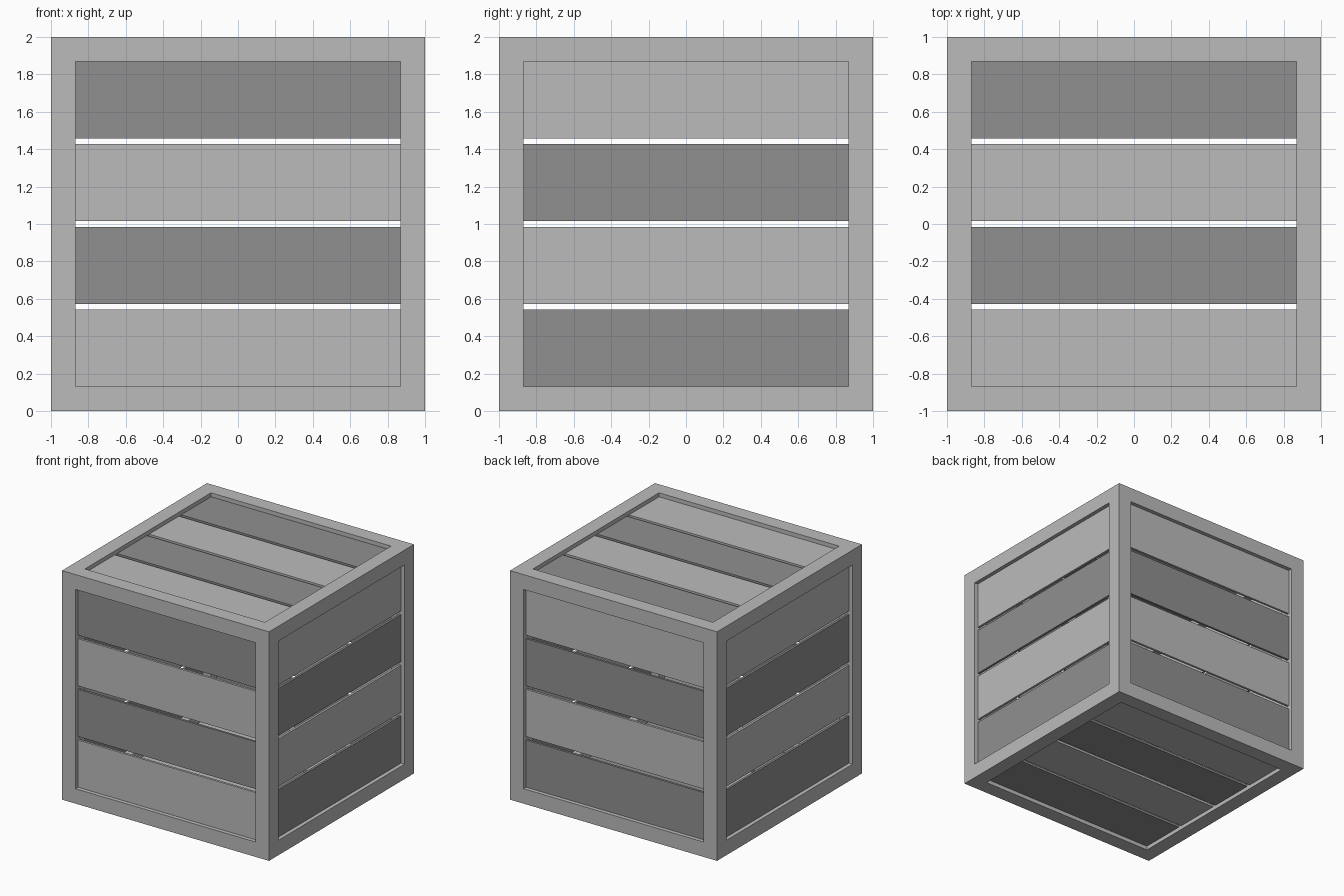
import bpy
from mathutils import Matrix, Vector
from math import radians

if "Cube" in bpy.data.objects:
    bpy.data.objects.remove(bpy.data.objects["Cube"], do_unlink=True)


def material(name, value):
    m = bpy.data.materials.new(name)
    m.use_nodes = True
    m.diffuse_color = (value, value, value, 1)
    m.node_tree.nodes["Principled BSDF"].inputs["Base Color"].default_value = m.diffuse_color
    return m


light = material("light grey", 0.5)
dark = material("dark grey", 0.28)

FRAME = 0.13     # beam width
INSET = 0.035    # slat recess below the frame
THICK = 0.02     # slat thickness
GAP = 0.03
INNER = 1 - FRAME
CENTRE = Matrix.Translation((0, 0, 1))


def box(name, lo, hi, mat, turn=Matrix()):
    """Box between two corners, given relative to the crate centre."""
    lo, hi = Vector(lo), Vector(hi)
    bpy.ops.mesh.primitive_cube_add(size=1)
    ob = bpy.context.object
    ob.name = name
    place = CENTRE @ turn @ Matrix.Translation((lo + hi) / 2) @ Matrix.Diagonal((*(hi - lo), 1))
    ob.data.transform(place)
    ob.data.materials.append(mat)
    return ob


# Frame: solid cube with a square tunnel cut along each axis
frame = box("frame", (-1, -1, -1), (1, 1, 1), light)
for axis in range(3):
    reach = [INNER] * 3
    reach[axis] = 1.5
    cutter = box("tunnel_cutter", [-r for r in reach], reach, light)
    mod = frame.modifiers.new("tunnel", "BOOLEAN")
    mod.operation = "DIFFERENCE"
    mod.solver = "EXACT"
    mod.object = cutter
    bpy.context.view_layer.objects.active = frame
    bpy.ops.object.modifier_apply(modifier=mod.name)
    bpy.data.objects.remove(cutter, do_unlink=True)

# Slats: four per side, laid out on the front and turned to each side.
# The last value tells whether the lowest slat is light.
sides = {
    "front": (Matrix(), True),
    "left": (Matrix.Rotation(radians(90), 4, "Z"), False),
    "back": (Matrix.Rotation(radians(180), 4, "Z"), False),
    "right": (Matrix.Rotation(radians(-90), 4, "Z"), False),
    "top": (Matrix.Rotation(radians(-90), 4, "X"), True),
    "bottom": (Matrix.Rotation(radians(90), 4, "X"), True),
}
height = (2 * INNER - 3 * GAP) / 4
for side, (turn, first_light) in sides.items():
    for i in range(4):
        z = -INNER + i * (height + GAP)
        mat = light if (i % 2 == 0) == first_light else dark
        box(f"{side}_slat_{i + 1}", (-INNER, INSET - 1, z),
            (INNER, INSET + THICK - 1, z + height), mat, turn)
